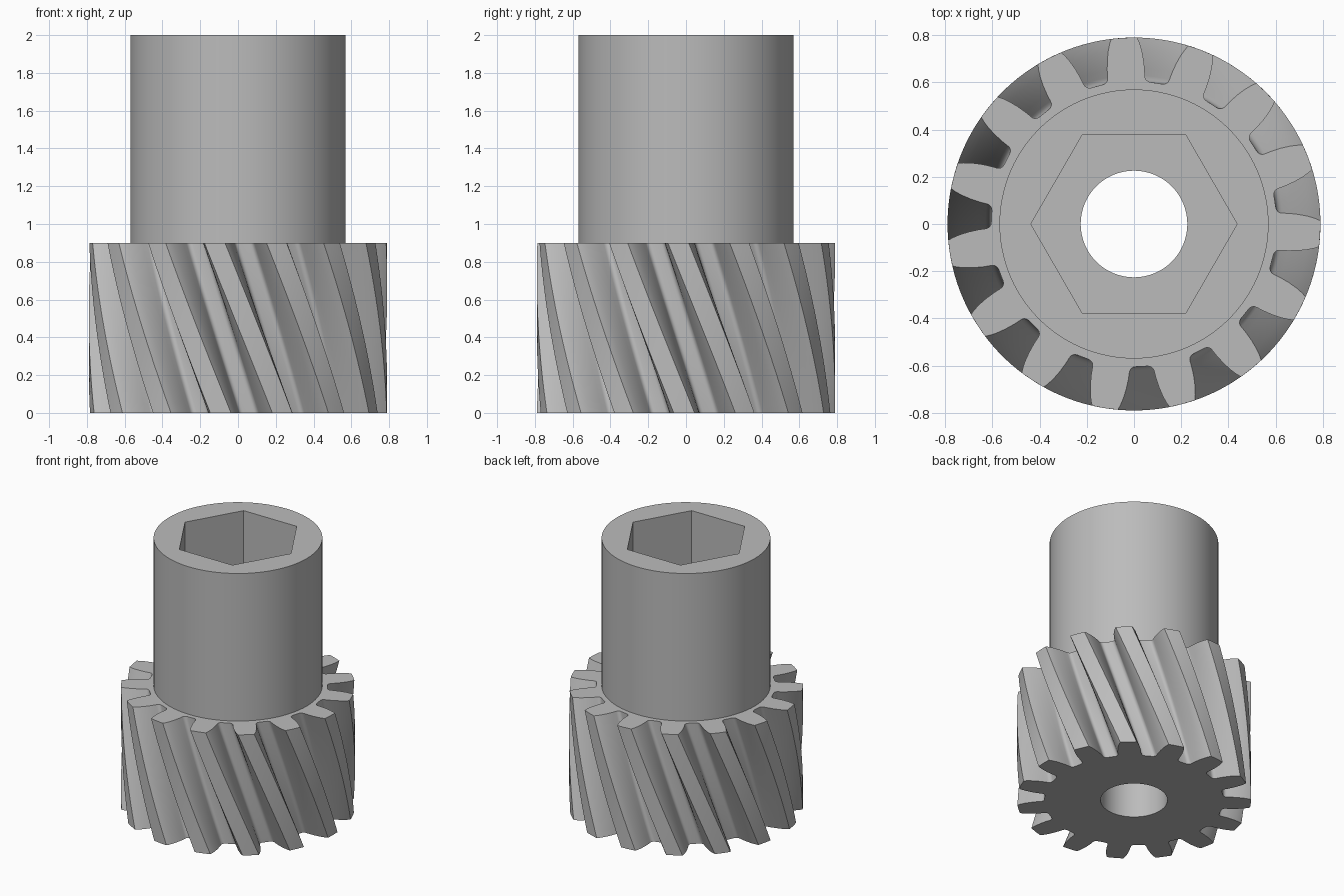
import bpy
import bmesh
from math import sin, cos, pi, radians

cube = bpy.data.objects.get("Cube")
if cube:
    bpy.data.objects.remove(cube, do_unlink=True)

TEETH, TWIST, PHASE = 15, -26.3, 93
GEAR_TOP, TOP = 0.9, 2.0
OUTER, ROOT, FILLET = 0.79, 0.605, 0.025
HUB, BORE, HEX = 0.57, 0.226, 0.437

steel = bpy.data.materials.new("grey_steel")
steel.use_nodes = True
grey = (0.5, 0.5, 0.5, 1)
steel.diffuse_color = grey
steel.node_tree.nodes["Principled BSDF"].inputs["Base Color"].default_value = grey


def circle(radius, count):
    return [(radius, 2 * pi * i / count) for i in range(count)]


def gear_outline():
    """Polar points of the toothed section: tip, bulged flank, root fillet."""
    half = [(OUTER, 4.0), (0.77, 4.7), (0.74, 5.5), (0.70, 6.3), (0.66, 6.9)]
    for i in range(5):
        t = i * pi / 8
        half.append((ROOT + FILLET * (1 - sin(t)), 7.2 + 2.4 * (1 - cos(t))))
    tooth = [(r, -a) for r, a in reversed(half)] + [(OUTER, 0)] + half
    return [(r, radians(PHASE + a + k * 360 / TEETH))
            for k in range(TEETH) for r, a in tooth]


def add_loop(bm, points, z, turn=0):
    verts = [bm.verts.new((r * cos(a + turn), r * sin(a + turn), z))
             for r, a in points]
    edges = [bm.edges.new((v, verts[i - 1])) for i, v in enumerate(verts)]
    return verts, edges


def add_wall(bm, low, high):
    a, b = low[0], high[0]
    for i in range(len(a)):
        bm.faces.new((a[i - 1], a[i], b[i], b[i - 1]))


def add_ring_cap(bm, outer, inner, up):
    bmesh.ops.triangle_fill(bm, edges=outer[1] + inner[1],
                            use_beauty=True, normal=(0, 0, up))


def finish(bm, name):
    bmesh.ops.recalc_face_normals(bm, faces=bm.faces[:])
    mesh = bpy.data.meshes.new(name)
    bm.to_mesh(mesh)
    bm.free()
    mesh.materials.append(steel)
    obj = bpy.data.objects.new(name, mesh)
    bpy.context.collection.objects.link(obj)
    bpy.ops.object.select_all(action="DESELECT")
    obj.select_set(True)
    bpy.context.view_layer.objects.active = obj
    bpy.ops.object.shade_smooth_by_angle(angle=radians(28))


# Helical gear with a round bore
bm = bmesh.new()
outline = gear_outline()
STEPS = 16
layers = [add_loop(bm, outline, GEAR_TOP * i / STEPS,
                   radians(TWIST) * (i / STEPS - 1)) for i in range(STEPS + 1)]
for low, high in zip(layers, layers[1:]):
    add_wall(bm, low, high)
bore = [add_loop(bm, circle(BORE, 64), z) for z in (0, GEAR_TOP)]
add_wall(bm, *bore)
add_ring_cap(bm, layers[0], bore[0], -1)
add_ring_cap(bm, layers[-1], bore[1], 1)
finish(bm, "helical_gear")

# Round hub with a hexagonal socket
bm = bmesh.new()
shell = [add_loop(bm, circle(HUB, 96), z) for z in (GEAR_TOP, TOP)]
socket = [add_loop(bm, circle(HEX, 6), z) for z in (GEAR_TOP, TOP)]
for wall in (shell, socket):
    add_wall(bm, *wall)
for outer, inner, up in zip(shell, socket, (-1, 1)):
    add_ring_cap(bm, outer, inner, up)
finish(bm, "hub_with_hex_socket")
